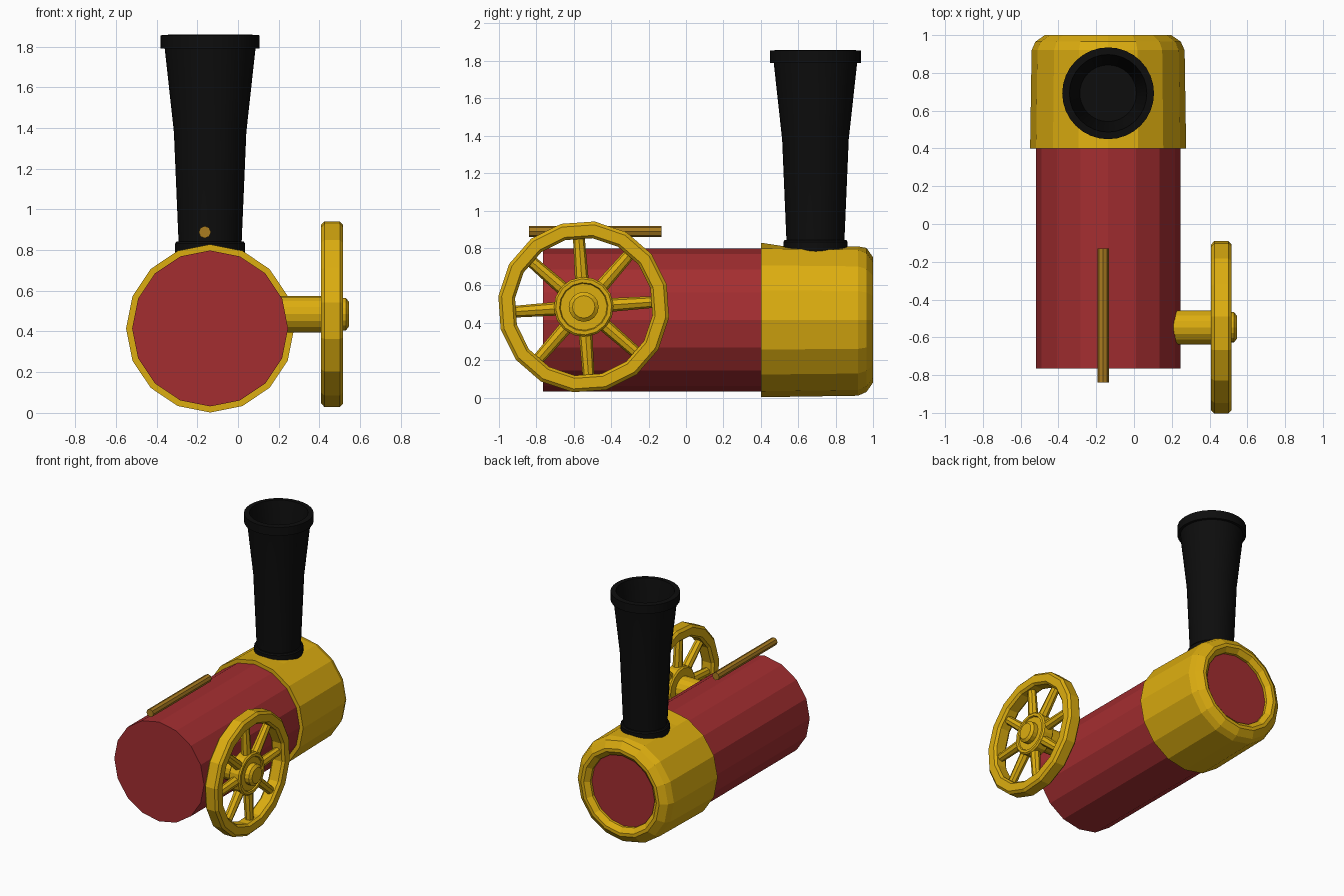
import bpy
import bmesh
from math import sin, cos, pi, radians
from mathutils import Matrix, Vector

if "Cube" in bpy.data.objects:
    bpy.data.objects.remove(bpy.data.objects["Cube"], do_unlink=True)


def material(name, rgb):
    m = bpy.data.materials.new(name)
    m.use_nodes = True
    m.diffuse_color = (*rgb, 1)
    m.node_tree.nodes["Principled BSDF"].inputs["Base Color"].default_value = (*rgb, 1)
    return m


RED = material("boiler red", (0.37, 0.027, 0.03))
GOLD = material("brass yellow", (0.72, 0.42, 0.005))
BRONZE = material("dull bronze", (0.40, 0.20, 0.014))
BLACK = material("soot black", (0.004, 0.004, 0.004))

# Axis frames for lathed parts: columns are radial u, radial v, axis
FRAMES = {
    "X": ((0, 1, 0), (0, 0, 1), (1, 0, 0)),
    "Y": ((1, 0, 0), (0, 0, 1), (0, 1, 0)),
    "Z": ((1, 0, 0), (0, 1, 0), (0, 0, 1)),
}


def lathe(name, profile, axis, centre, sides, mat, phase=0.0, closed=False, smooth=False):
    """Spin (radius, position) pairs about an axis; ends are capped or the loop is closed."""
    u, v, w = (Vector(a) for a in FRAMES[axis])
    c = Vector(centre)
    bm = bmesh.new()
    rings = []
    for r, t in profile:
        angles = [phase + 2 * pi * i / sides for i in range(sides)]
        rings.append([bm.verts.new(c + r * (cos(a) * u + sin(a) * v) + t * w) for a in angles])
    pairs = list(zip(rings, rings[1:]))
    if closed:
        pairs.append((rings[-1], rings[0]))
    else:
        bm.faces.new(rings[0])
        bm.faces.new(rings[-1])
    for a, b in pairs:
        for i in range(sides):
            j = (i + 1) % sides
            bm.faces.new((a[i], a[j], b[j], b[i]))
    bmesh.ops.recalc_face_normals(bm, faces=bm.faces)
    mesh = bpy.data.meshes.new(name)
    bm.to_mesh(mesh)
    bm.free()
    mesh.materials.append(mat)
    ob = bpy.data.objects.new(name, mesh)
    bpy.context.collection.objects.link(ob)
    if smooth:
        bpy.ops.object.select_all(action="DESELECT")
        ob.select_set(True)
        bpy.context.view_layer.objects.active = ob
        bpy.ops.object.shade_smooth_by_angle(angle=radians(30))
    return ob


# Boiler barrel
BX, BZ = -0.137, 0.415
lathe("boiler", [(0.383, -0.765), (0.383, 0.42), (0.28, 0.5), (0.28, 0.95)],
      "Y", (BX, 0, BZ), 16, RED)

# Smokebox shell, rounded at the back with a recessed opening
shell = lathe("smokebox",
              [(0.383, 0.4), (0.413, 0.4), (0.411, 0.53), (0.405, 0.92), (0.385, 0.965),
               (0.335, 1.0), (0.31, 1.0), (0.275, 0.97), (0.275, 0.9), (0.383, 0.85)],
              "Y", (BX, 0, BZ), 16, GOLD, closed=True)
for vert in shell.data.vertices:  # flattened saddle beneath the chimney
    if vert.co.y > 0.45:
        vert.co.z = min(vert.co.z, 0.808)

# Chimney with foot collar, flared stack and hollow lip
CHIMNEY = (BX, 0.692, 0)
lathe("chimney_foot", [(0.172, 0.7), (0.172, 0.832), (0.165, 0.842)],
      "Z", CHIMNEY, 32, BLACK, smooth=True)
lathe("chimney_stack",
      [(0.152, 0.75), (0.155, 0.84), (0.178, 1.38), (0.223, 1.79), (0.243, 1.79),
       (0.243, 1.855), (0.205, 1.858), (0.195, 1.79), (0.15, 1.38)],
      "Z", CHIMNEY, 32, BLACK, smooth=True)

# Rod above the boiler
lathe("top_rod", [(0.03, -0.84), (0.03, -0.13)], "Y", (-0.163, 0, 0.888), 8, BRONZE)

# Flywheel on the left side
WHEEL = (0, -0.547, 0.485)
TURN = radians(4)
lathe("wheel_rim",
      [(0.37, 0.425), (0.385, 0.408), (0.442, 0.408), (0.46, 0.425),
       (0.46, 0.5), (0.442, 0.517), (0.385, 0.517), (0.37, 0.5)],
      "X", WHEEL, 16, GOLD, phase=TURN + pi / 16, closed=True)
lathe("wheel_hub", [(0.15, 0.41), (0.16, 0.42), (0.16, 0.495), (0.15, 0.505),
                    (0.13, 0.505), (0.125, 0.495), (0.09, 0.495)],
      "X", WHEEL, 16, GOLD, phase=TURN)
lathe("axle", [(0.09, 0.1), (0.09, 0.42)], "X", WHEEL, 16, GOLD)
lathe("axle_cap", [(0.08, 0.45), (0.08, 0.53), (0.06, 0.545)], "X", WHEEL, 16, GOLD)

# Eight spokes, turned around the axle
hub = Vector((0.462, *WHEEL[1:]))
for k in range(8):
    spoke = lathe("spoke_%d" % (k + 1), [(0.037, 0.13), (0.031, 0.385)], "Z", (0, 0, 0), 8, GOLD)
    spoke.data.transform(Matrix.Translation(hub) @ Matrix.Rotation(TURN + k * pi / 4, 4, "X"))
